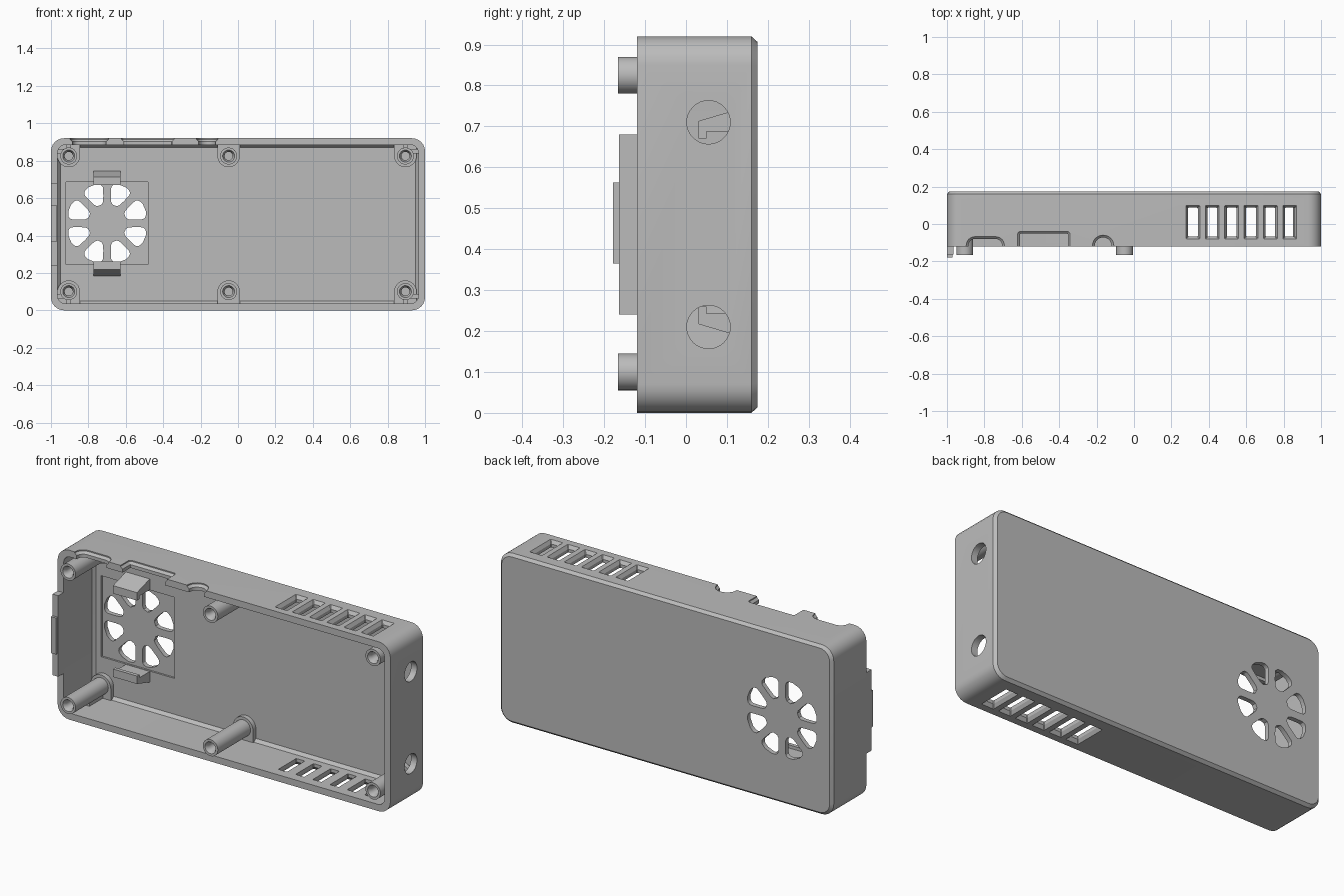
import bpy, bmesh
from math import sin, cos, pi, radians
from mathutils import Vector

cube = bpy.data.objects.get("Cube")
if cube:
    bpy.data.objects.remove(cube)

grey = bpy.data.materials.new("plain grey")
grey.use_nodes = True
grey.diffuse_color = (0.5, 0.5, 0.5, 1)
grey.node_tree.nodes["Principled BSDF"].inputs["Base Color"].default_value = (0.5, 0.5, 0.5, 1)

W, H = 1.0, 0.92            # half width, height
RIM, FLOOR, BACK = -0.12, 0.14, 0.175


def add_loft(bm, rings):
    """Skin a stack of closed rings and cap both ends."""
    loops = [[bm.verts.new(p) for p in ring] for ring in rings]
    n = len(loops[0])
    for a, b in zip(loops, loops[1:]):
        for i in range(n):
            bm.faces.new((a[i], a[(i + 1) % n], b[(i + 1) % n], b[i]))
    bm.faces.new(loops[0])
    bm.faces.new(loops[-1])


def make(name, lofts):
    bm = bmesh.new()
    for rings in lofts:
        add_loft(bm, rings)
    bmesh.ops.recalc_face_normals(bm, faces=bm.faces)
    mesh = bpy.data.meshes.new(name)
    bm.to_mesh(mesh)
    bm.free()
    mesh.materials.append(grey)
    obj = bpy.data.objects.new(name, mesh)
    bpy.context.collection.objects.link(obj)
    return obj


def activate(obj):
    bpy.ops.object.select_all(action='DESELECT')
    obj.select_set(True)
    bpy.context.view_layer.objects.active = obj


def smooth(obj):
    activate(obj)
    bpy.ops.object.shade_smooth_by_angle(angle=radians(30))


def cut(obj, lofts):
    cutter = make("cutter", lofts)
    cutter.hide_render = True
    mod = obj.modifiers.new("cut", 'BOOLEAN')
    mod.operation, mod.solver, mod.object = 'DIFFERENCE', 'EXACT', cutter
    activate(obj)
    bpy.ops.object.modifier_apply(modifier=mod.name)
    bpy.data.objects.remove(cutter)


def rounded(cx, cy, hw, hh, r, steps=6):
    """Rounded rectangle outline in 2D."""
    pts = []
    for k, (sx, sy) in enumerate(((1, 1), (-1, 1), (-1, -1), (1, -1))):
        for i in range(steps + 1):
            a = (k + i / steps) * pi / 2
            pts.append((cx + sx * (hw - r) + r * cos(a), cy + sy * (hh - r) + r * sin(a)))
    return pts


def circle(cx, cy, r, n=32):
    return [(cx + r * cos(2 * pi * i / n), cy + r * sin(2 * pi * i / n)) for i in range(n)]


# Lift a 2D outline to a plane across the named axis
def at_y(pts, y): return [(a, y, b) for a, b in pts]
def at_z(pts, z): return [(a, b, z) for a, b in pts]
def at_x(pts, x): return [(x, a, b) for a, b in pts]


def shell(inset, r, y):
    return at_y(rounded(0, H / 2, W - inset, H / 2 - inset, r), y)


def box(x0, x1, y0, y1, z0, z1):
    rect = [(x0, z0), (x1, z0), (x1, z1), (x0, z1)]
    return [at_y(rect, y0), at_y(rect, y1)]


# Case shell with chamfered back and hollow inside
case = make("case_shell", [[shell(0, 0.07, RIM), shell(0, 0.07, 0.16), shell(0.014, 0.06, BACK)]])
cut(case, [[shell(0.036, 0.04, -0.2), shell(0.036, 0.04, 0.122), shell(0.05, 0.03, FLOOR)]])

# Shallow square seat for the fan
FX, FZ = -0.70, 0.465
cut(case, [box(FX - 0.22, FX + 0.22, 0.1, FLOOR + 0.01, FZ - 0.22, FZ + 0.22)])

# Fan grille: eight rounded petals around a hub
half = [(0.104, 0.012), (0.115, 0.024), (0.14, 0.036), (0.175, 0.05), (0.188, 0.053),
        (0.2, 0.049), (0.208, 0.04), (0.216, 0.02)]
petal = half + [(r, -t) for r, t in reversed(half)]
petals = []
for k in range(8):
    a = radians(22.5 + 45 * k)
    pts = [(FX + r * cos(a) - t * sin(a), FZ + r * sin(a) + t * cos(a)) for r, t in petal]
    petals.append([at_y(pts, 0.1), at_y(pts, 0.25)])
cut(case, petals)

# Vent slots through top and bottom, flared outwards
vents = []
for i in range(6):
    x = 0.315 + 0.1035 * i
    inner, outer = rounded(x, 0.01, 0.026, 0.077, 0.003, 1), rounded(x, 0.01, 0.037, 0.09, 0.003, 1)
    for z, s in ((H, 1), (0, -1)):
        vents.append([at_z(inner, z - 0.06 * s), at_z(inner, z - 0.018 * s),
                      at_z(outer, z), at_z(outer, z + 0.03 * s)])
cut(case, vents)

# Port notches in the top rim: flat socket, wide socket, round jack
ports = []
for x, hw, depth, r in ((-0.795, 0.09, 0.04, 0.035), (-0.482, 0.128, 0.068, 0.004), (-0.165, 0.045, 0.048, 0.044)):
    inner = rounded(x, RIM, hw, max(depth, r + 0.002), r)
    outer = rounded(x, RIM, hw + 0.012, max(depth, r) + 0.012, r + 0.011)
    ports.append([at_z(inner, H - 0.06), at_z(inner, H - 0.018), at_z(outer, H - 0.006), at_z(outer, H + 0.03)])
cut(case, ports)

# Two round holes in the left side wall
cut(case, [[at_x(circle(0.055, z, 0.053), 0.9), at_x(circle(0.055, z, 0.053), 1.1)] for z in (0.21, 0.71)])
smooth(case)

# Screw posts with countersunk holes, collars and corner webs
for row, z in (("lower", 0.1), ("upper", 0.825)):
    wall = 0.02 if row == "lower" else H - 0.02
    for side, x in (("right", -0.905), ("middle", -0.05), ("left", 0.895)):
        tip = RIM if side == "left" else -0.166
        steps = ((0.045, FLOOR + 0.01), (0.045, tip), (0.032, tip), (0.022, tip + 0.02),
                 (0.022, tip + 0.12))
        post = make(f"{row}_{side}_post", [[at_y(circle(x, z, r), y) for r, y in steps]])
        smooth(post)
        # Collar reaching from the post foot to the wall
        s = 1 if row == "upper" else -1
        arc = [(x + 0.06 * cos(pi * i / 16), z - s * 0.06 * sin(pi * i / 16)) for i in range(17)]
        outline = arc + [(x - 0.06, wall), (x + 0.06, wall)]
        smooth(make(f"{row}_{side}_collar", [[at_y(outline, 0.115), at_y(outline, FLOOR + 0.005)]]))
        if side != "middle":
            edge = 0.98 if side == "left" else -0.98
            x0, x1 = sorted((x, edge))
            z0, z1 = sorted((z, wall))
            make(f"{row}_{side}_web", [box(x0, x1, 0, FLOOR + 0.005, z + s * 0.025 - 0.012, z + s * 0.025 + 0.012),
                                       box(x - 0.012, x + 0.012, 0, FLOOR + 0.005, z0 + 0.0251 * (s > 0), z1 - 0.0251 * (s < 0))])

# Hooked clips above and below the fan
hook = [(0.03, 0.205), (0.03, 0.248), (FLOOR + 0.015, 0.285), (FLOOR + 0.015, 0.222), (0.05, 0.222), (0.05, 0.205)]
for name, s in (("upper_fan_clip", 1), ("lower_fan_clip", -1)):
    pts = [(y, FZ + s * d) for y, d in hook]
    make(name, [[at_x(pts, -0.772), at_x(pts, -0.628)]])

# Stepped locating tab on the right wall
make("side_tab", [box(-1, -0.966, -0.164, RIM + 0.002, 0.24, 0.68),
                  box(-1, -0.97, -0.178, -0.163, 0.365, 0.563)])
